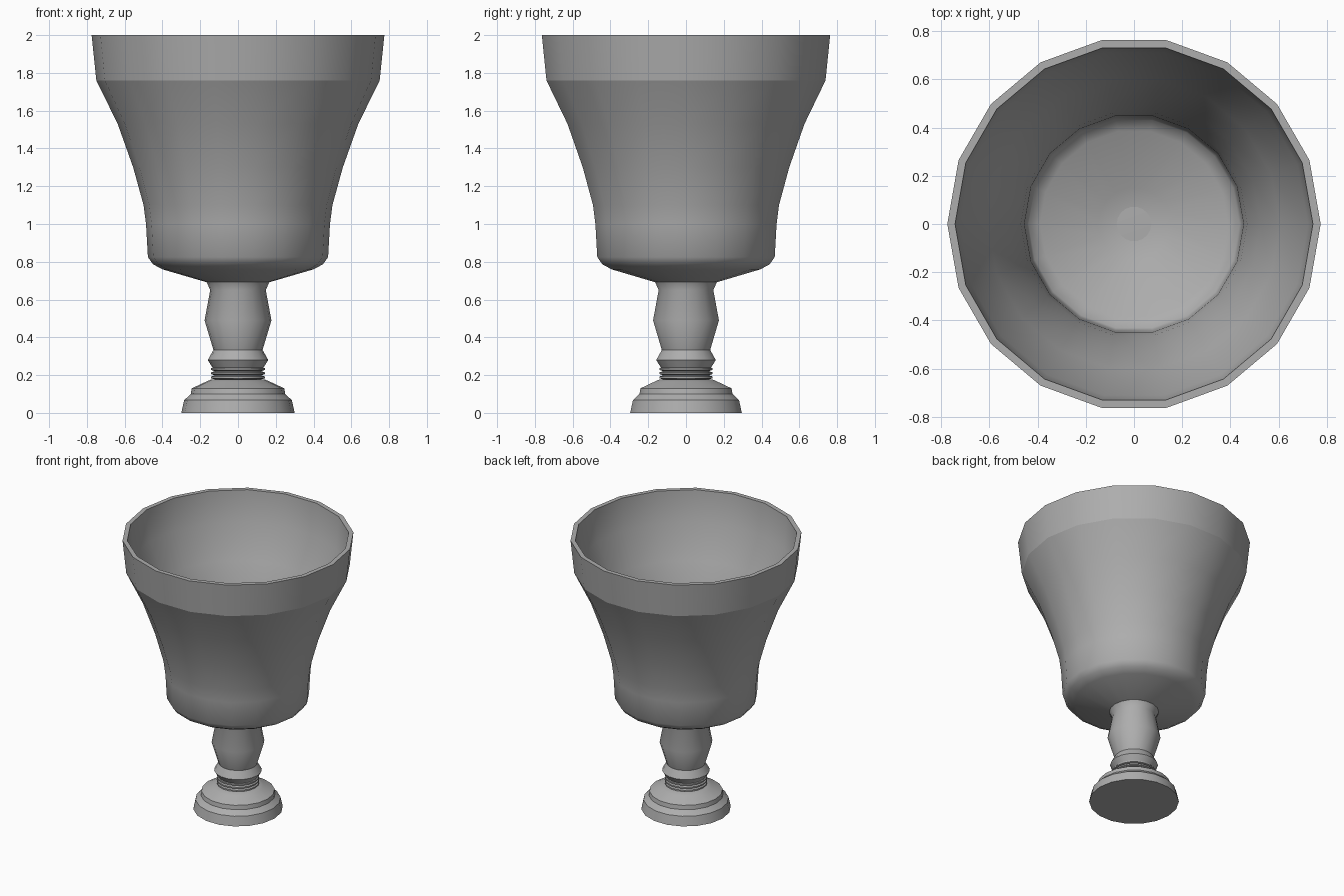
import bpy, bmesh, math

if "Cube" in bpy.data.objects:
    bpy.data.objects.remove(bpy.data.objects["Cube"])

SIDES = 18

grey = bpy.data.materials.new("dark_grey")
grey.diffuse_color = (0.42, 0.42, 0.42, 1)
grey.use_nodes = True
grey.node_tree.nodes["Principled BSDF"].inputs["Base Color"].default_value = grey.diffuse_color


def lathe(name, profile, sharp=(), limit=28):
    """Spin (radius, z) points round z; rings turning past the limit, or listed in sharp, stay crisp."""
    bm = bmesh.new()
    rings = []
    for r, z in profile:
        if r == 0:
            rings.append([bm.verts.new((0, 0, z))] * SIDES)
        else:
            rings.append([bm.verts.new((r * math.cos(math.tau * i / SIDES),
                                        r * math.sin(math.tau * i / SIDES), z))
                          for i in range(SIDES)])
    for a, b in zip(rings, rings[1:]):
        for i in range(SIDES):
            j = (i + 1) % SIDES
            quad = list(dict.fromkeys((a[i], a[j], b[j], b[i])))
            bm.faces.new(quad).smooth = True
    bmesh.ops.recalc_face_normals(bm, faces=bm.faces)

    # Crisp rings
    for k in range(1, len(profile) - 1):
        (r0, z0), (r1, z1), (r2, z2) = profile[k - 1:k + 2]
        turn = math.atan2(z2 - z1, r2 - r1) - math.atan2(z1 - z0, r1 - r0)
        turn = abs((turn + math.pi) % math.tau - math.pi)
        if r1 and (k in sharp or turn > math.radians(limit)):
            for i in range(SIDES):
                e = bm.edges.get((rings[k][i], rings[k][(i + 1) % SIDES]))
                e.smooth = False

    mesh = bpy.data.meshes.new(name)
    bm.to_mesh(mesh)
    bm.free()
    mesh.materials.append(grey)
    obj = bpy.data.objects.new(name, mesh)
    bpy.context.collection.objects.link(obj)
    return obj


# Stepped foot
lathe("foot", [(0, 0), (0.30, 0), (0.285, 0.068), (0.28, 0.072), (0.25, 0.10), (0.245, 0.13),
               (0.17, 0.165), (0.14, 0.178), (0, 0.178)], sharp=(2,))

# Stack of thin rings between foot and stem
ring_profile = [(0, 0.172)]
for n in range(3):
    z = 0.178 + n * 0.022
    ring_profile += [(0.125, z), (0.142, z + 0.005), (0.142, z + 0.015), (0.125, z + 0.02)]
lathe("ring_stack", ring_profile + [(0, 0.242)])

# Stem with collar and swelling knop
lathe("stem", [(0, 0.235), (0.135, 0.24), (0.16, 0.28), (0.13, 0.333), (0.177, 0.49),
               (0.147, 0.65), (0.166, 0.692), (0, 0.70)], limit=35, sharp=(3,))

# Hollow bowl: outer wall, rim, inner wall and dished floor
outer = [(0, 0.685), (0.16, 0.69), (0.40, 0.76), (0.45, 0.787), (0.477, 0.825), (0.487, 1.0),
         (0.50, 1.10), (0.555, 1.30), (0.637, 1.53), (0.75, 1.76), (0.775, 2.0)]
inner = [(0.743, 2.0), (0.722, 1.77), (0.607, 1.54), (0.525, 1.31), (0.47, 1.11),
         (0.455, 1.0), (0.448, 0.84), (0.438, 0.815), (0.39, 0.79), (0.15, 0.72), (0, 0.675)]
lathe("bowl", outer[1:] + inner, sharp=(8,), limit=45)
